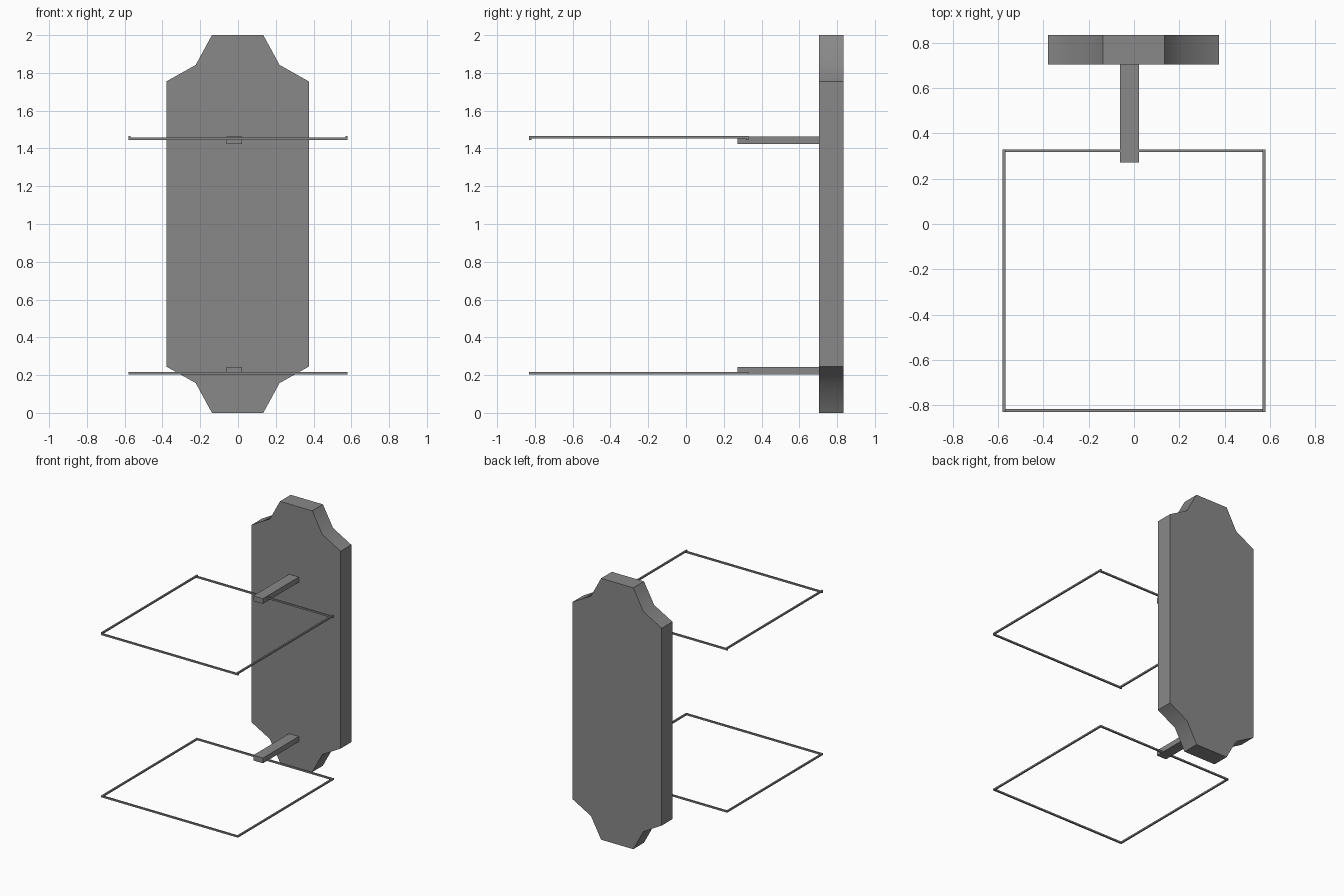
import bpy, bmesh, math

cube = bpy.data.objects.get("Cube")
if cube:
    bpy.data.objects.remove(cube, do_unlink=True)

GREY = (0.25, 0.25, 0.25, 1)
grey = bpy.data.materials.new("mid_grey")
grey.use_nodes = True
grey.diffuse_color = GREY
grey.node_tree.nodes["Principled BSDF"].inputs["Base Color"].default_value = GREY


def finish(name, bm):
    """Turn a bmesh into a named grey object."""
    bmesh.ops.recalc_face_normals(bm, faces=bm.faces)
    mesh = bpy.data.meshes.new(name)
    bm.to_mesh(mesh)
    bm.free()
    mesh.materials.append(grey)
    obj = bpy.data.objects.new(name, mesh)
    bpy.context.collection.objects.link(obj)
    return obj


def add_box(bm, xs, ys, zs):
    """Add a box spanning the given ranges."""
    verts = bmesh.ops.create_cube(bm, size=1)["verts"]
    for v in verts:
        for i, (lo, hi) in enumerate((xs, ys, zs)):
            v.co[i] = hi if v.co[i] > 0 else lo


# Back plate: one quarter of the outline, mirrored to all corners
corner = [(0.377, 0.755), (0.222, 0.842), (0.136, 1.0)]
right_half = [(x, -z) for x, z in reversed(corner)] + corner
outline = right_half + [(-x, z) for x, z in reversed(right_half)]
bm = bmesh.new()
face = bm.faces.new([bm.verts.new((x - 0.002, 0.705, z + 1)) for x, z in outline])
side = bmesh.ops.extrude_face_region(bm, geom=[face])["geom"]
bmesh.ops.translate(bm, vec=(0, 0.13, 0),
                    verts=[g for g in side if isinstance(g, bmesh.types.BMVert)])
plate = finish("back_plate", bm)
bpy.ops.object.select_all(action="DESELECT")
plate.select_set(True)
bpy.context.view_layer.objects.active = plate
bpy.ops.object.shade_smooth_by_angle(angle=math.radians(45))

# Brackets reaching forward from the plate
for name, z in (("upper_bracket", 1.423), ("lower_bracket", 0.203)):
    bm = bmesh.new()
    add_box(bm, (-0.061, 0.021), (0.272, 0.706), (z, z + 0.04))
    finish(name, bm)

# Square wire frames: cross rods and side rods at their own heights
HALF, ROD, MID = 0.58, 0.012, -0.25
for name, cross_z, side_z in (("upper_frame", 1.445, 1.453),
                              ("lower_frame", 0.204, 0.204)):
    bm = bmesh.new()
    for s in (-1, 1):
        rod = sorted((s * HALF, s * (HALF - ROD)))
        add_box(bm, (-HALF, HALF), [MID + r for r in rod], (cross_z, cross_z + ROD))
        add_box(bm, rod, (MID - HALF, MID + HALF), (side_z, side_z + ROD))
    finish(name, bm)
